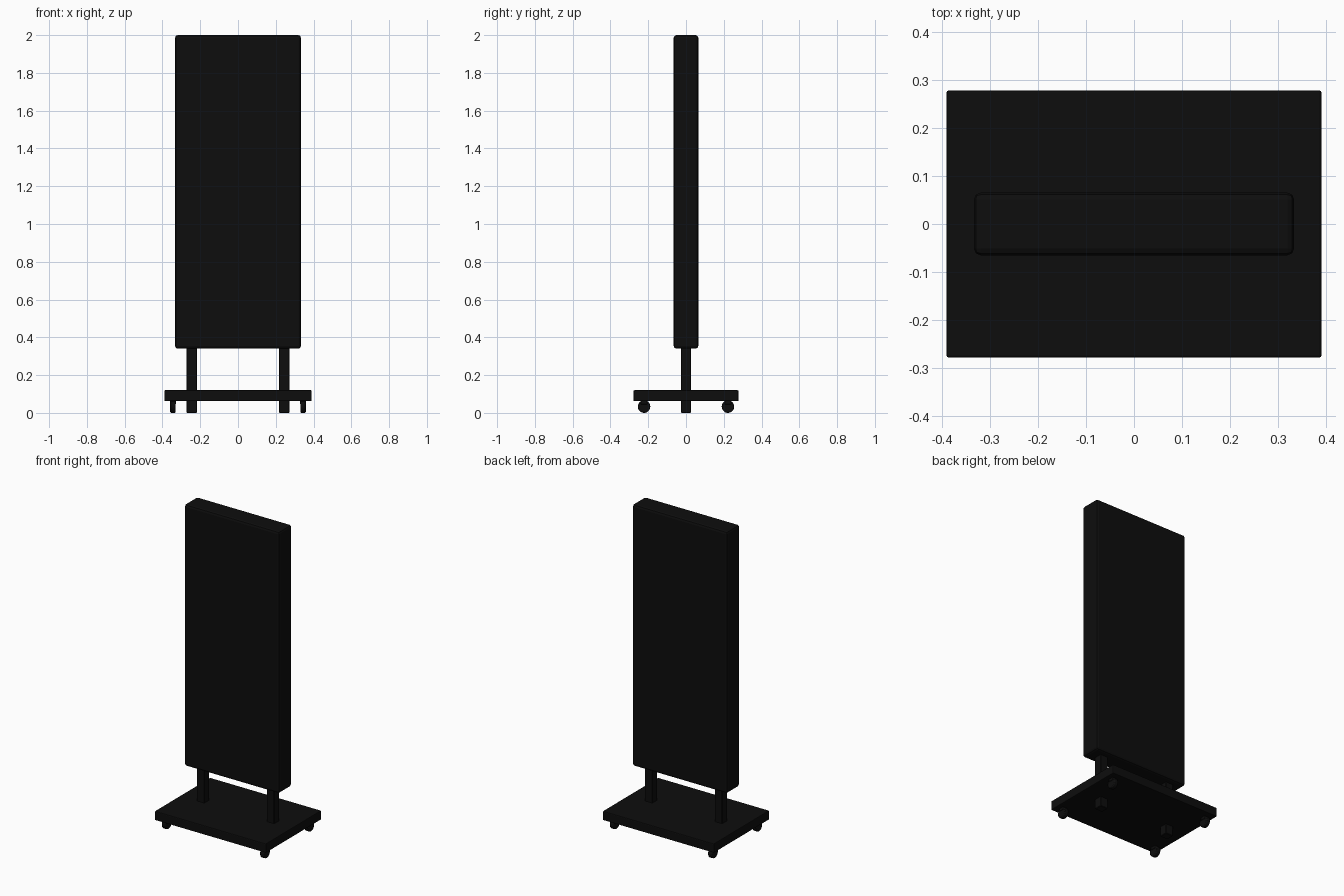
import bpy, math

if "Cube" in bpy.data.objects:
    bpy.data.objects.remove(bpy.data.objects["Cube"])

black = bpy.data.materials.new("matte_black")
black.diffuse_color = (0.004, 0.004, 0.004, 1)
black.use_nodes = True
black.node_tree.nodes["Principled BSDF"].inputs["Base Color"].default_value = black.diffuse_color


def finish(ob, name, bevel, segments):
    ob.name = name
    ob.data.materials.append(black)
    if bevel:
        m = ob.modifiers.new("bevel", 'BEVEL')
        m.width, m.segments, m.limit_method = bevel, segments, 'ANGLE'
    return ob


def box(name, x, y, z, bevel=0, segments=1):
    """Box from (min, max) ranges on each axis."""
    bpy.ops.mesh.primitive_cube_add(size=1, location=[sum(r) / 2 for r in (x, y, z)])
    ob = bpy.context.object
    ob.scale = [r[1] - r[0] for r in (x, y, z)]
    bpy.ops.object.transform_apply(location=False, rotation=False, scale=True)
    return finish(ob, name, bevel, segments)


def wheel(name, x, y, z, radius, width, bevel=0):
    """Cylinder whose axle runs along x."""
    bpy.ops.mesh.primitive_cylinder_add(vertices=32, radius=radius, depth=width,
                                        location=(x, y, z), rotation=(0, math.pi / 2, 0))
    ob = bpy.context.object
    finish(ob, name, bevel, 2)
    bpy.ops.object.shade_smooth_by_angle(angle=math.radians(35))
    return ob


# Upright display panel and rolling base plate
box("display_panel", (-0.333, 0.333), (-0.065, 0.065), (0.34, 2.0), 0.014, 2)
box("base_plate", (-0.39, 0.39), (-0.278, 0.278), (0.062, 0.12), 0.005, 2)

for sx, side in ((-1, "left"), (1, "right")):
    # Posts run down through the base to the floor
    cx = sx * 0.245
    box(f"post_{side}", (cx - 0.027, cx + 0.027), (-0.026, 0.026), (0.0, 0.36), 0.003)
    # Casters with a tread and a slightly wider hub
    for sy, end in ((-1, "front"), (1, "back")):
        px, py = sx * 0.345, sy * 0.222
        wheel(f"caster_wheel_{end}_{side}", px, py, 0.033, 0.033, 0.028, 0.005)
        box(f"caster_mount_{end}_{side}", (px - 0.016, px + 0.016),
            (py - 0.018, py + 0.018), (0.045, 0.068), 0.002)
